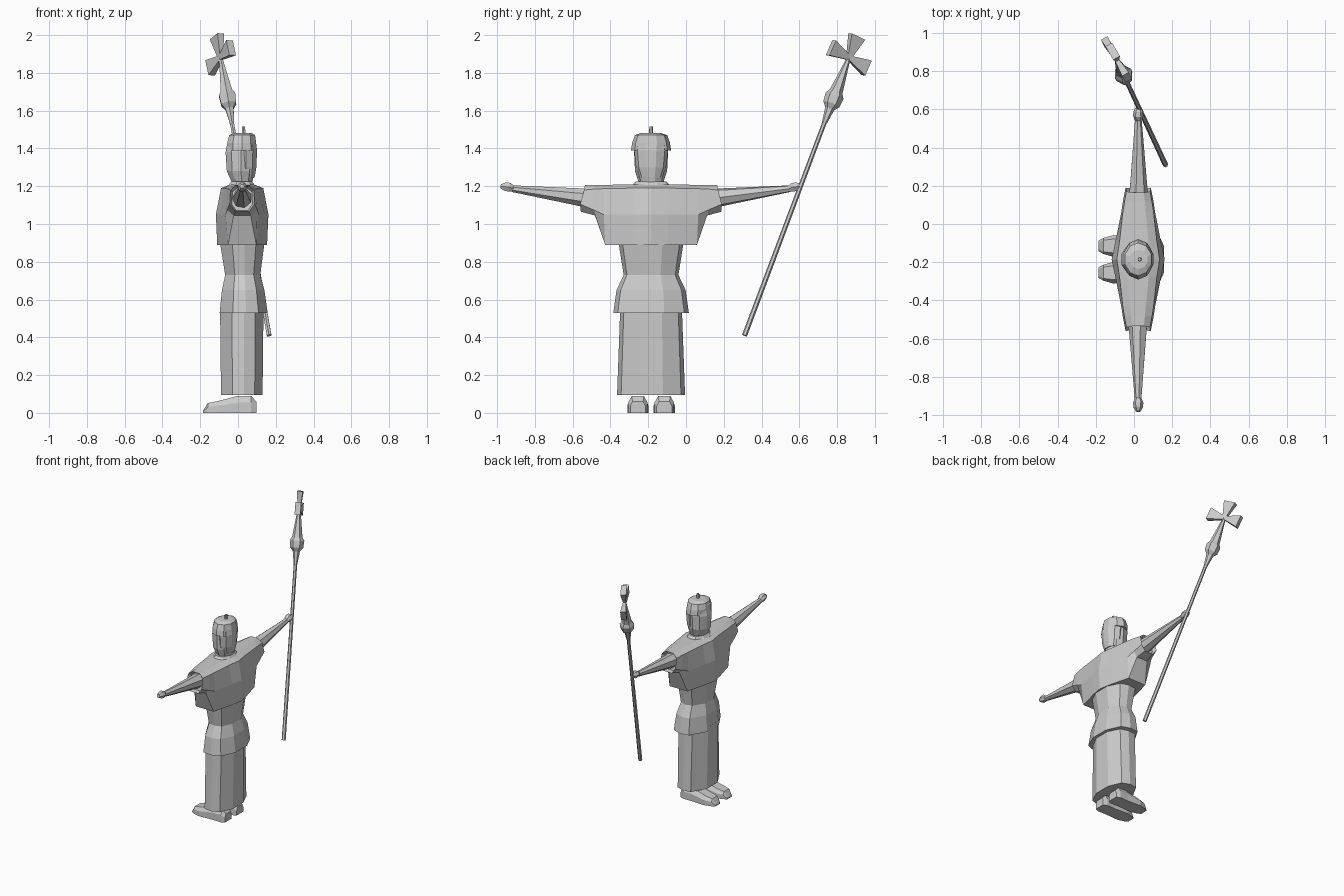
import bpy, bmesh, math
from mathutils import Vector

if "Cube" in bpy.data.objects:
    bpy.data.objects.remove(bpy.data.objects["Cube"])

CX, CY = 0.022, -0.185          # body axis; the figure faces -x

stone = bpy.data.materials.new("grey_stone")
stone.diffuse_color = (0.6, 0.6, 0.6, 1)
stone.use_nodes = True
stone.node_tree.nodes["Principled BSDF"].inputs["Base Color"].default_value = stone.diffuse_color


def finish(name, bm):
    bmesh.ops.recalc_face_normals(bm, faces=bm.faces)
    me = bpy.data.meshes.new(name)
    bm.to_mesh(me)
    bm.free()
    me.materials.append(stone)
    ob = bpy.data.objects.new(name, me)
    bpy.context.collection.objects.link(ob)
    return ob


def loft(name, rings, recess=0.0):
    """Skin a list of equal-length rings and cap both ends."""
    bm = bmesh.new()
    rows = [[bm.verts.new(p) for p in r] for r in rings]
    n = len(rows[0])
    for a, b in zip(rows, rows[1:]):
        for i in range(n):
            j = (i + 1) % n
            bm.faces.new((a[i], a[j], b[j], b[i]))
    caps = [bm.faces.new(rows[0][::-1]), bm.faces.new(rows[-1])]
    if recess:
        bmesh.ops.recalc_face_normals(bm, faces=bm.faces)
        bmesh.ops.inset_individual(bm, faces=caps, thickness=0.012)
        for f in caps:
            bmesh.ops.translate(bm, verts=f.verts, vec=f.normal * -recess)
    return finish(name, bm)


def tube(name, stations, sides, turn=0.0, up=Vector((0, 0, 1))):
    """Faceted tube through (centre, radius) stations, rings square to its run."""
    pts = [Vector(c) for c, r in stations]
    d = (pts[-1] - pts[0]).normalized()
    u = d.cross(up).normalized()
    v = d.cross(u)
    rings = []
    for p, (c, r) in zip(pts, stations):
        ang = [turn + math.tau * i / sides for i in range(sides)]
        rings.append([p + r * (u * math.cos(a) + v * math.sin(a)) for a in ang])
    return loft(name, rings)


# Garment cross-section: flat back and front, bevelled flanks
HALF = [(1, .35), (.62, .88), (.1, 1), (-.45, .95), (-1, .35)]
SECTION = HALF + [(u, -v) for u, v in reversed(HALF)]


def garment(name, levels):
    rings = []
    for z, x0, x1, hy in levels:
        cx, hx = (x0 + x1) / 2, (x1 - x0) / 2
        rings.append([(cx + u * hx, CY + v * hy, z) for u, v in SECTION])
    return loft(name, rings)


garment("skirt", [(.095, -.09, .13, .18), (.56, -.095, .135, .163)])
garment("tunic", [(.53, -.097, .157, .2), (.65, -.085, .14, .183),
                  (.73, -.068, .118, .145), (.90, -.095, .14, .172)])
garment("collar", [(1.18, -.06, .10, .115), (1.205, -.05, .09, .1),
                   (1.225, -.035, .075, .08)])

# Cape with wide sleeves: half sections of (side distance, half width, height)
cape_rows = [
    [(0, .06, 1.21), (0, .112, 1.19), (0, .139, 1.05), (0, .132, .89)],
    [(.09, .055, 1.21), (.09, .098, 1.19), (.09, .12, 1.05), (.09, .115, .89)],
    [(.245, .04, 1.207), (.25, .08, 1.187), (.25, .088, 1.05), (.243, .075, .89)],
    [(.30, .035, 1.206), (.30, .072, 1.185), (.305, .08, 1.075), (.297, .045, 1.045)],
    [(.35, .03, 1.206), (.355, .062, 1.18), (.375, .066, 1.105), (.372, .035, 1.065)],
]


def cape_ring(row, s):
    return ([(CX + w, CY + s * d, z) for d, w, z in row]
            + [(CX - w, CY + s * d, z) for d, w, z in reversed(row)])


loft("cape", [cape_ring(r, -1) for r in cape_rows[:0:-1]]
     + [cape_ring(r, 1) for r in cape_rows], recess=.03)

# Arms, hands and shoes, one of each per side
for s, side in ((1, "right"), (-1, "left")):
    tube(side + "_arm", [((CX, CY + s * .28, 1.13), .058),
                         ((CX, CY + s * .40, 1.145), .046),
                         ((CX, CY + s * .735, 1.187), .018)], 7)
    tube(side + "_hand", [((CX, CY + s * .725, 1.187), .016),
                          ((CX, CY + s * .75, 1.195), .027),
                          ((CX, CY + s * .775, 1.198), .025),
                          ((CX, CY + s * .797, 1.2), .012)], 6)
    # shoe: stations of (x, half width of sole, half width of top, height)
    cy = CY + s * .07
    shoe = [(-.185, .028, .016, .012), (-.16, .042, .03, .052),
            (-.11, .056, .036, .062), (0, .05, .03, .09),
            (.07, .052, .032, .09), (.097, .04, .028, .06)]
    loft(side + "_shoe", [[(x, cy - a, 0), (x, cy - a, h * .6), (x, cy - b, h),
                           (x, cy + b, h), (x, cy + a, h * .6), (x, cy + a, 0)]
                          for x, a, b, h in shoe])
    tube(side + "_ankle", [((.04, cy, .06), .042), ((.04, cy, .2), .04)], 6)


def round_levels(name, levels, sides=10):
    """Stacked elliptical rings: (z, x centre, x radius, y radius)."""
    rings = []
    for z, cx, rx, ry in levels:
        ang = [math.tau * (i + .5) / sides for i in range(sides)]
        rings.append([(cx + rx * math.cos(a), CY + ry * math.sin(a), z) for a in ang])
    return loft(name, rings)


# Head, hair and cap
round_levels("head", [(1.20, .025, .05, .06), (1.235, .02, .062, .07),
                      (1.28, .015, .078, .085), (1.38, .015, .085, .09),
                      (1.45, .02, .076, .082), (1.475, .022, .06, .065)])
round_levels("hair", [(1.245, .045, .045, .06), (1.30, .042, .058, .08),
                      (1.39, .042, .062, .09), (1.45, .038, .058, .08)])
round_levels("cap", [(1.39, .022, .08, .106), (1.43, .02, .08, .1),
                     (1.47, .022, .072, .086), (1.482, .024, .05, .05)])
round_levels("cap_stem", [(1.475, .03, .011, .011), (1.515, .03, .009, .009)], 6)

# Staff, with a faceted knob and a tapering neck under the cross
foot, hub = Vector((.165, .31, .41)), Vector((-.092, .862, 1.88))
axis = (hub - foot).normalized()
cross_dir = Vector((.06, -.1025, .0575)).normalized()
face_dir = axis.cross(cross_dir).normalized()


def at(z):
    return foot.lerp(hub, (z - foot.z) / (hub.z - foot.z))


tube("staff", [(at(.41), .014), (at(1.53), .012)], 6)
tube("staff_head", [(at(z), r) for z, r in
                    ((1.52, .011), (1.61, .025), (1.635, .046), (1.68, .05),
                     (1.70, .036), (1.78, .024), (1.88, .01))], 6, up=cross_dir)

# Flared cross arms
for name, d in (("cross_top", axis), ("cross_near", cross_dir), ("cross_far", -cross_dir)):
    w = d.cross(face_dir).normalized()
    loft(name, [[hub + d * t + w * a * p + face_dir * b * q
                 for p, q in ((1, 1), (-1, 1), (-1, -1), (1, -1))]
                for t, a, b in ((-.008, .01, .009), (.122, .044, .02))])
